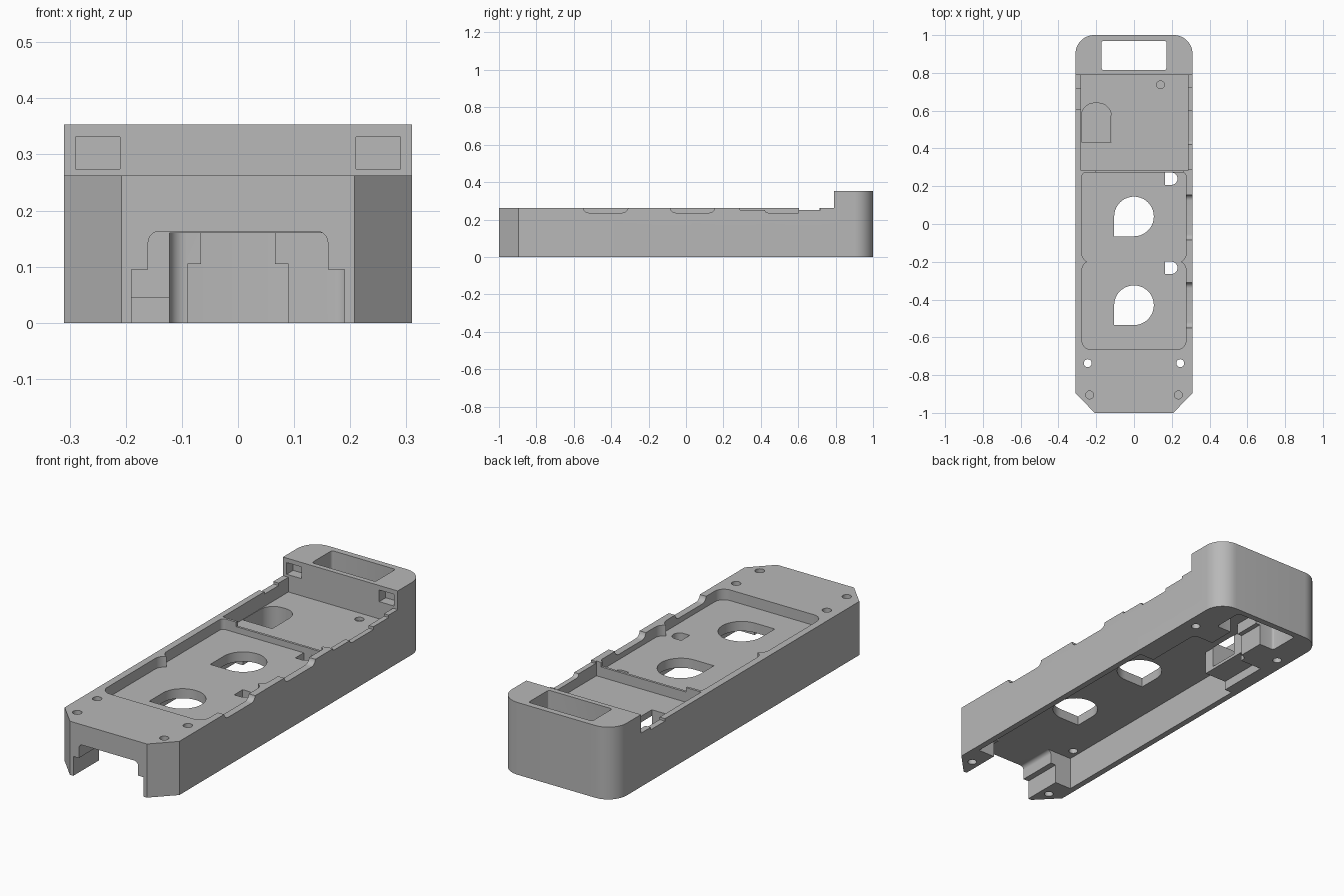
import bpy, bmesh, math

if "Cube" in bpy.data.objects:
    bpy.data.objects.remove(bpy.data.objects["Cube"], do_unlink=True)

grey = bpy.data.materials.new("light grey")
grey.use_nodes = True
grey.diffuse_color = (0.48, 0.48, 0.48, 1)
grey.node_tree.nodes["Principled BSDF"].inputs["Base Color"].default_value = grey.diffuse_color


def rounded(x0, x1, y0, y1, radii, steps=8):
    """Rectangle outline; radii run from lower left, anticlockwise."""
    if not isinstance(radii, tuple):
        radii = (radii,) * 4
    corners = [(x0, y0, 1, 1), (x1, y0, -1, 1), (x1, y1, -1, -1), (x0, y1, 1, -1)]
    pts = []
    for i, ((x, y, sx, sy), r) in enumerate(zip(corners, radii)):
        if r == 0:
            pts.append((x, y))
            continue
        for k in range(steps + 1):
            a = math.pi + (i + k / steps) * math.pi / 2
            pts.append((x + sx * r + r * math.cos(a), y + sy * r + r * math.sin(a)))
    return pts


def prism(name, pts, lo, hi, axis="z"):
    """Extrude an outline along z, or along x (y,z outline) or y (x,z outline)."""
    place = {"z": lambda u, v, w: (u, v, w),
             "x": lambda u, v, w: (w, u, v),
             "y": lambda u, v, w: (u, w, v)}[axis]
    bm = bmesh.new()
    rings = [[bm.verts.new(place(u, v, w)) for u, v in pts] for w in (lo, hi)]
    n = len(pts)
    for i in range(n):
        j = (i + 1) % n
        bm.faces.new((rings[0][i], rings[0][j], rings[1][j], rings[1][i]))
    for ring in rings:
        bm.faces.new(ring)
    bmesh.ops.recalc_face_normals(bm, faces=bm.faces)
    mesh = bpy.data.meshes.new(name)
    bm.to_mesh(mesh)
    bm.free()
    mesh.materials.append(grey)
    ob = bpy.data.objects.new(name, mesh)
    bpy.context.collection.objects.link(ob)
    return ob


cutters = []


def cut(name, pts, lo, hi, axis="z"):
    ob = prism(name + "_cutter", pts, lo, hi, axis)
    ob.hide_render = True
    cutters.append(ob)


def box(name, x0, x1, y0, y1, z0, z1):
    cut(name, rounded(x0, x1, y0, y1, 0), z0, z1)


def hole(name, x, y, r, lo, hi):
    cut(name, rounded(x - r, x + r, y - r, y + r, r, 5), lo, hi)


# Main body with chamfered front and rounded back corners
outline = [(-0.208, -1), (0.208, -1), (0.31, -0.895)]
outline += rounded(-0.31, 0.31, -1, 1, (0, 0, 0.1, 0.1), 12)[2:] + [(-0.31, -0.895)]
body = prism("housing_body", outline, 0, 0.353)
box("deck", -0.5, 0.5, -1.2, 0.79, 0.262, 0.5)

# Two pockets with a pinched waist, and the rear tray
cut("front_pocket", rounded(-0.276, 0.276, -0.665, -0.195, 0.05), 0.21, 0.3)
cut("middle_pocket", rounded(-0.276, 0.276, -0.205, 0.272, (0.05, 0.05, 0.02, 0.02)), 0.21, 0.3)
box("rear_tray", -0.281, 0.285, 0.284, 0.79, 0.19, 0.3)
box("divider_top", -0.2, 0.26, 0.26, 0.3, 0.24, 0.3)
cut("deep_pocket", rounded(-0.279, -0.12, 0.435, 0.64, (0, 0, 0.07, 0.07)), 0.06, 0.25)

# Teardrop openings and cable holes
for y in (0.04, -0.43):
    cut("teardrop", rounded(-0.105, 0.105, y - 0.105, y + 0.105, (0, 0.105, 0.105, 0.105), 10), 0.1, 0.3)
for y in (0.24, -0.232):
    cut("cable_hole", rounded(0.165, 0.23, y - 0.033, y + 0.033, (0, 0.032, 0.032, 0)), 0.1, 0.3)

# Slot through the rear block and sockets in its face
cut("rear_slot", rounded(-0.172, 0.172, 0.815, 0.97, 0.012, 3), -0.1, 0.5)
for s in (-1, 1):
    cut("socket", rounded(s * 0.25 - 0.04, s * 0.25 + 0.04, 0.274, 0.331, 0), 0.7, 0.84, "y")

# Screw holes
for s in (-1, 1):
    hole("front_screw_top", s * 0.235, -0.905, 0.021, 0.19, 0.3)
    hole("front_screw_bottom", s * 0.235, -0.905, 0.021, -0.1, 0.07)
    hole("deck_screw", s * 0.245, -0.737, 0.021, 0.1, 0.3)
    hole("rear_screw_bottom", s * 0.25, 0.75, 0.021, -0.1, 0.07)
hole("tray_screw", 0.14, 0.737, 0.021, 0.175, 0.25)

# Notches along the top of the side walls
for y0, y1 in ((-0.55, -0.31), (-0.085, 0.155)):
    cut("side_notch", rounded(y0, y1, 0.236, 0.3, (0.03, 0.03, 0, 0)), 0.26, 0.4, "x")
box("tray_notch_shallow", 0.27, 0.4, 0.29, 0.43, 0.252, 0.3)
cut("tray_notch_deep", rounded(0.42, 0.602, 0.236, 0.3, (0.02, 0, 0, 0)), 0.27, 0.4, "x")
box("tray_notch_rear", 0.27, 0.4, 0.595, 0.72, 0.25, 0.3)
box("left_wall_notch", -0.4, -0.27, 0.605, 0.715, 0.25, 0.3)

# Stepped tunnel in the front and the hollow underside
cut("front_tunnel", rounded(-0.16, 0.16, -0.1, 0.163, (0, 0, 0.02, 0.02)), -1.2, -0.7, "y")
box("front_tunnel_base", -0.19, 0.19, -1.2, -0.75, -0.1, 0.095)
box("main_hollow", -0.28, 0.28, -0.8, 0.38, -0.1, 0.163)
cut("rear_hollow", rounded(-0.122, 0.2, 0.33, 0.68, (0, 0, 0.03, 0.03)), -0.1, 0.16)
box("under_deep_pocket", -0.24, -0.1, 0.33, 0.64, -0.1, 0.045)
box("rear_channel", -0.09, 0.09, 0.6, 0.85, -0.1, 0.105)
box("rear_channel_top", -0.066, 0.066, 0.6, 0.85, -0.1, 0.16)

# Carve the body
for c in cutters:
    mod = body.modifiers.new(c.name, "BOOLEAN")
    mod.operation = "DIFFERENCE"
    mod.solver = "EXACT"
    mod.object = c
bpy.context.view_layer.update()
carved = bpy.data.meshes.new_from_object(body.evaluated_get(bpy.context.evaluated_depsgraph_get()))
body.modifiers.clear()
body.data = carved
for c in cutters:
    bpy.data.objects.remove(c, do_unlink=True)

# Smooth curves, sharp edges
bpy.ops.object.select_all(action="DESELECT")
body.select_set(True)
bpy.context.view_layer.objects.active = body
bpy.ops.object.shade_smooth_by_angle(angle=math.radians(30))
